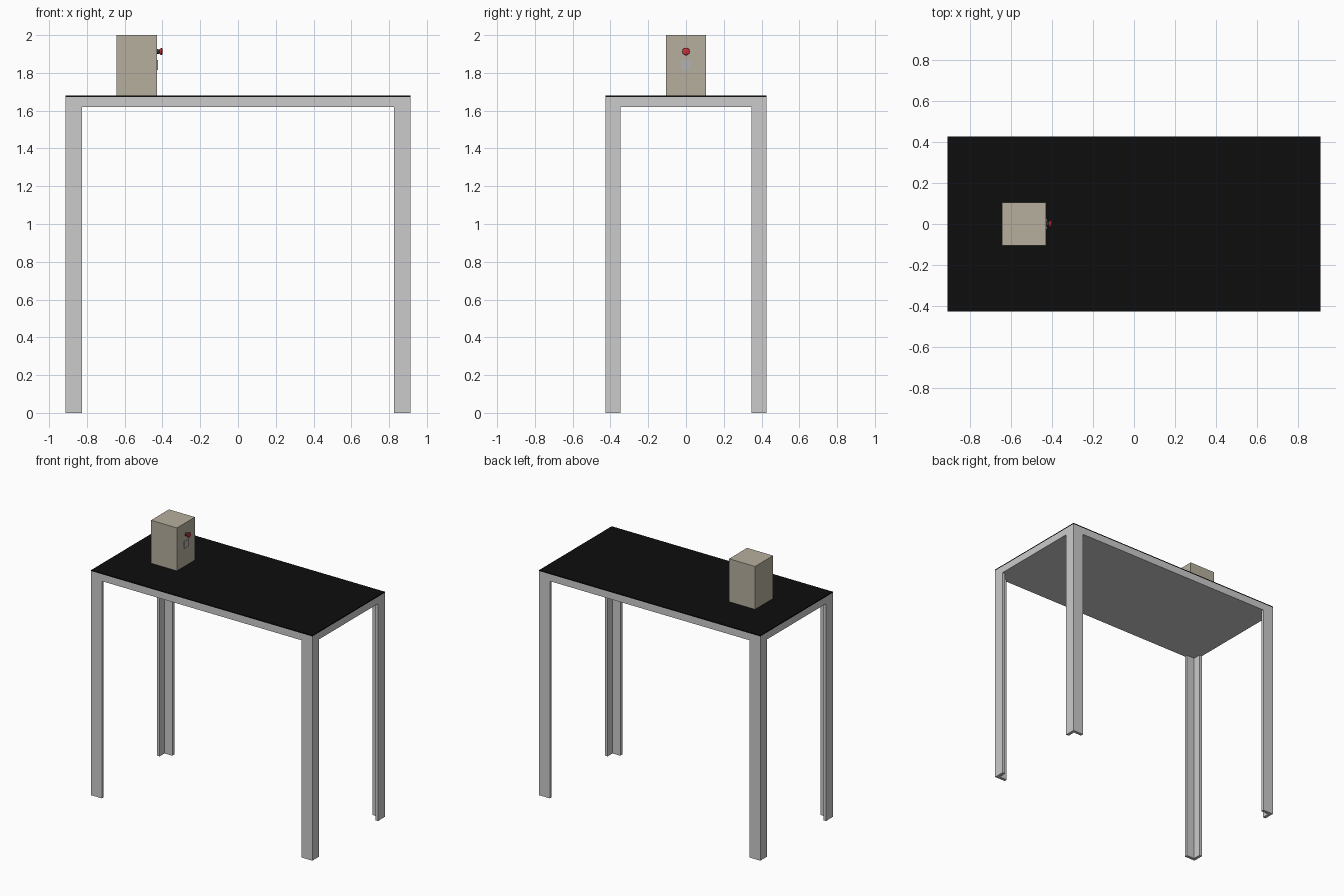
import bpy, bmesh, math

if "Cube" in bpy.data.objects:
    bpy.data.objects.remove(bpy.data.objects["Cube"])

HX, HY = 0.912, 0.427      # half size of the table
SLAB_Z, TOP_Z = 1.62, 1.68


def material(name, rgb):
    m = bpy.data.materials.new(name)
    m.diffuse_color = (*rgb, 1)
    m.use_nodes = True
    m.node_tree.nodes["Principled BSDF"].inputs["Base Color"].default_value = m.diffuse_color
    return m


def finish(bm, name, mat=None):
    bmesh.ops.recalc_face_normals(bm, faces=bm.faces)
    me = bpy.data.meshes.new(name)
    bm.to_mesh(me)
    bm.free()
    ob = bpy.data.objects.new(name, me)
    bpy.context.collection.objects.link(ob)
    if mat:
        me.materials.append(mat)
    return ob


def prism(name, outline, z0, z1, mat=None):
    """Extrude an xy outline from z0 to z1."""
    bm = bmesh.new()
    face = bm.faces.new([bm.verts.new((x, y, z0)) for x, y in outline])
    ext = bmesh.ops.extrude_face_region(bm, geom=[face])
    for v in ext["geom"]:
        if isinstance(v, bmesh.types.BMVert):
            v.co.z = z1
    return finish(bm, name, mat)


def box(name, x0, x1, y0, y1, z0, z1, mat=None):
    return prism(name, [(x0, y0), (x1, y0), (x1, y1), (x0, y1)], z0, z1, mat)


def turned_x(name, profile, z, mat, sides=24):
    """Lathe (x, radius) points around an axis along x at height z."""
    bm = bmesh.new()
    rings = [[bm.verts.new((x, r * math.cos(a), z + r * math.sin(a)))
              for a in (2 * math.pi * i / sides for i in range(sides))]
             for x, r in profile]
    for a, b in zip(rings, rings[1:]):
        for i in range(sides):
            j = (i + 1) % sides
            bm.faces.new((a[i], a[j], b[j], b[i]))
    bm.faces.new(rings[0])
    bm.faces.new(rings[-1])
    ob = finish(bm, name, mat)
    bpy.context.view_layer.objects.active = ob
    ob.select_set(True)
    bpy.ops.object.shade_smooth_by_angle()
    ob.select_set(False)
    return ob


black = material("black_top", (0.004, 0.004, 0.004))
beige = material("beige", (0.47, 0.43, 0.34))
red = material("red", (0.6, 0.03, 0.04))
dark = material("dark", (0.03, 0.03, 0.03))
pale = material("pale_grey", (0.45, 0.45, 0.45))

# Table slab and thin black covering
box("table_frame", -HX, HX, -HY, HY, SLAB_Z, 1.672)
box("table_top", -HX, HX, -HY, HY, 1.672, TOP_Z, black)

# Four angle-section legs, one per corner
W, D, T = 0.087, 0.08, 0.022
for sx, xn in ((-1, "left"), (1, "right")):
    for sy, yn in ((-1, "front"), (1, "back")):
        pts = [(0, 0), (W, 0), (W, T), (T, T), (T, D), (0, D)]
        prism(f"{yn}_{xn}_leg",
              [(sx * (HX - x), sy * (HY - y)) for x, y in pts], 0, SLAB_Z)

# Dispenser cabinet with plate, stem and red knob on its right side
FX = -0.43
box("cabinet", -0.644, FX, -0.106, 0.106, TOP_Z, 2.0, beige)
box("cabinet_plate", FX, -0.424, -0.025, 0.025, 1.815, 1.868, pale)
turned_x("knob_stem", [(FX, 0.013), (-0.414, 0.011)], 1.913, dark)
turned_x("knob", [(-0.418, 0.009), (-0.411, 0.016), (-0.405, 0.02),
                  (-0.402, 0.019), (-0.4, 0.014)], 1.913, red)
